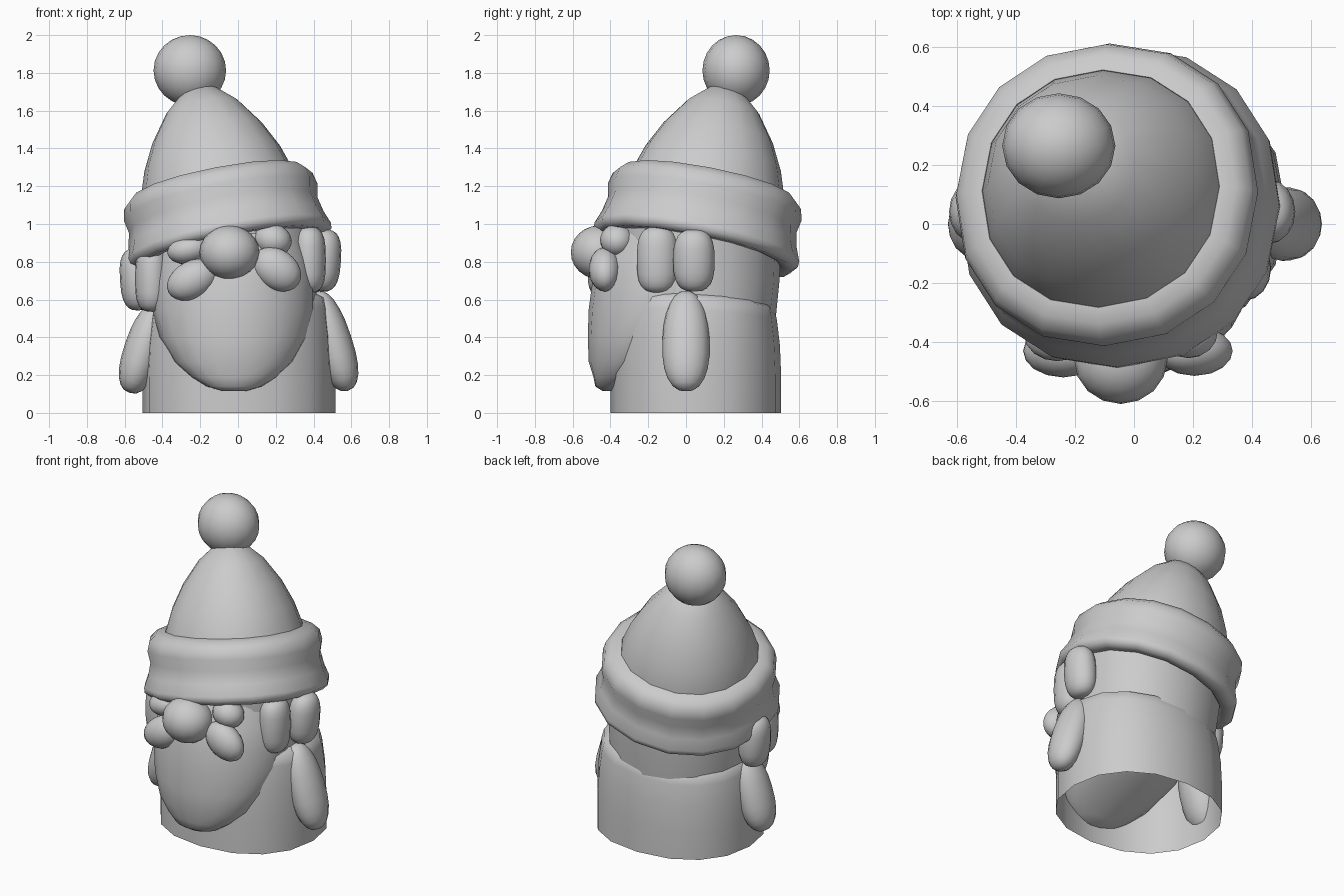
import bpy, bmesh
from math import sin, cos, pi, radians
from mathutils import Vector, Matrix, Euler

if "Cube" in bpy.data.objects:
    bpy.data.objects.remove(bpy.data.objects["Cube"], do_unlink=True)

grey = bpy.data.materials.new("plain_grey")
grey.use_nodes = True
grey.diffuse_color = (0.6, 0.6, 0.6, 1)
bsdf = next(n for n in grey.node_tree.nodes if n.type == 'BSDF_PRINCIPLED')
bsdf.inputs["Base Color"].default_value = grey.diffuse_color


def power(value, p):
    return abs(value) ** p * (1 if value > 0 else -1)


def finish(name, bm, matrix=Matrix()):
    """Turn a bmesh into a smooth shaded object."""
    bmesh.ops.recalc_face_normals(bm, faces=bm.faces)
    mesh = bpy.data.meshes.new(name)
    bm.to_mesh(mesh)
    bm.free()
    mesh.transform(matrix)
    mesh.materials.append(grey)
    ob = bpy.data.objects.new(name, mesh)
    bpy.context.collection.objects.link(ob)
    bpy.ops.object.select_all(action='DESELECT')
    ob.select_set(True)
    bpy.context.view_layer.objects.active = ob
    bpy.ops.object.shade_smooth_by_angle(angle=radians(50))
    return ob


def stack(name, rings, sides=16, caps=(), closed=False, shear=0, square=1.0, matrix=Matrix()):
    """Join elliptical rings (z, rx, ry, cx, cy); shear tips the upper rings,
    square < 1 fills out the diagonals."""
    bm = bmesh.new()
    loops = []
    for z, rx, ry, cx, cy in rings:
        loop = []
        for i in range(sides):
            a = 2 * pi * i / sides
            x = cx + rx * power(round(cos(a), 6), square)
            y = cy + ry * power(round(sin(a), 6), square)
            loop.append(bm.verts.new((x, y, z + shear * (x - y) * min(1, z / 0.5))))
        loops.append(loop)
    pairs = list(zip(loops, loops[1:]))
    if closed:
        pairs.append((loops[-1], loops[0]))
    for lo, hi in pairs:
        for i in range(sides):
            j = (i + 1) % sides
            bm.faces.new((lo[i], lo[j], hi[j], hi[i]))
    for k in caps:
        bm.faces.new(loops[k])
    return finish(name, bm, matrix)


def blob(name, centre, radii, turn=0, full=1.0, taper=0.0):
    """Ellipsoid turned about y; full < 1 squares it off, taper widens the foot."""
    bm = bmesh.new()
    bmesh.ops.create_uvsphere(bm, u_segments=16, v_segments=12, radius=1)
    for v in bm.verts:
        z = v.co.z
        flat = max(1e-6, (1 - min(1, z * z)) ** 0.5)
        wide = (1 - taper * z) * flat ** (full - 1)
        v.co = (v.co.x * wide, v.co.y * wide, power(z, full))
    m = (Matrix.Translation(centre) @ Euler((0, radians(turn), 0)).to_matrix().to_4x4()
         @ Matrix.Diagonal((*radii, 1)))
    return finish(name, bm, m)


# Body: hollow, open at the bottom, with a rounded shoulder
body = [(0, 1.0), (0.2, 1.0), (0.38, 0.985), (0.52, 0.95), (0.58, 0.92), (0.605, 0.83)]
stack("body", [(z, 0.51 * s, 0.452 * s, 0.005, 0.052) for z, s in body], shear=0.06, square=0.9)

# Head
stack("head", [(0.5, 0.44, 0.425, -0.015, 0.05), (0.7, 0.455, 0.435, -0.025, 0.06),
               (0.98, 0.455, 0.445, -0.035, 0.06)], caps=(0, -1), square=0.94)

# Beard: leans forward toward its rounded tip
beard = [(0.115, 0.06, 0.03, -0.41), (0.14, 0.145, 0.08, -0.4), (0.19, 0.225, 0.13, -0.36),
         (0.27, 0.315, 0.225, -0.29), (0.4, 0.395, 0.33, -0.19), (0.55, 0.435, 0.4, -0.115),
         (0.7, 0.435, 0.41, -0.085), (0.82, 0.415, 0.39, -0.075), (0.95, 0.37, 0.34, -0.06)]
stack("beard", [(z, rx, ry, -0.02, cy) for z, rx, ry, cy in beard], sides=20, caps=(0, -1))

# Hat, tipped toward the back and the right
hat_frame = Matrix.Translation((-0.045, 0.052, 0.875)) @ Vector((0, 0, 1)).rotation_difference(
    Vector((-0.195, 0.195, 1))).to_matrix().to_4x4()


def hat_part(name, profile, **extra):
    stack(name, [(h, r, r, 0, 0) for r, h in profile], matrix=hat_frame, square=0.94, **extra)


hat_part("hat_brim", [(0.43, 0.01), (0.47, -0.022), (0.52, -0.025), (0.55, 0.0), (0.552, 0.03),
                      (0.525, 0.1), (0.508, 0.18), (0.522, 0.25), (0.508, 0.31), (0.465, 0.35),
                      (0.41, 0.36), (0.38, 0.28)], closed=True)
hat_part("hat_cone", [(0.42, 0.28), (0.408, 0.36), (0.365, 0.49), (0.295, 0.63), (0.195, 0.77),
                      (0.09, 0.863), (0.03, 0.878)], caps=(-1,))
blob("pompom", (-0.255, 0.265, 1.813), (0.192, 0.178, 0.187))

# Nose, moustache and eyebrows
blob("nose", (-0.045, -0.46, 0.85), (0.158, 0.15, 0.142))
blob("right_moustache", (-0.24, -0.43, 0.705), (0.145, 0.09, 0.1), turn=-28)
blob("left_moustache", (0.205, -0.43, 0.76), (0.14, 0.085, 0.105), turn=35)
blob("right_eyebrow", (-0.26, -0.375, 0.865), (0.115, 0.09, 0.075), turn=-12)
blob("left_eyebrow", (0.185, -0.365, 0.915), (0.1, 0.09, 0.085), turn=15)

# Side locks, ears and arms, a little lower on the right
for side, s, drop in (("left", 1, 0), ("right", -1, 0.1)):
    shift = 0.8 * drop
    blob(side + "_lock", (s * (0.375 + shift), -0.15, 0.81 - drop), (0.09, 0.11, 0.175), full=0.65)
    blob(side + "_ear", (s * (0.455 + shift), 0.042, 0.807 - drop), (0.09, 0.11, 0.165),
         turn=s * 4, full=0.72)
    blob(side + "_arm", (s * 0.502, 0, 0.38 - 0.4 * drop), (0.1, 0.125, 0.275 - 0.3 * drop),
         turn=-17 * s, full=0.85, taper=0.08)
